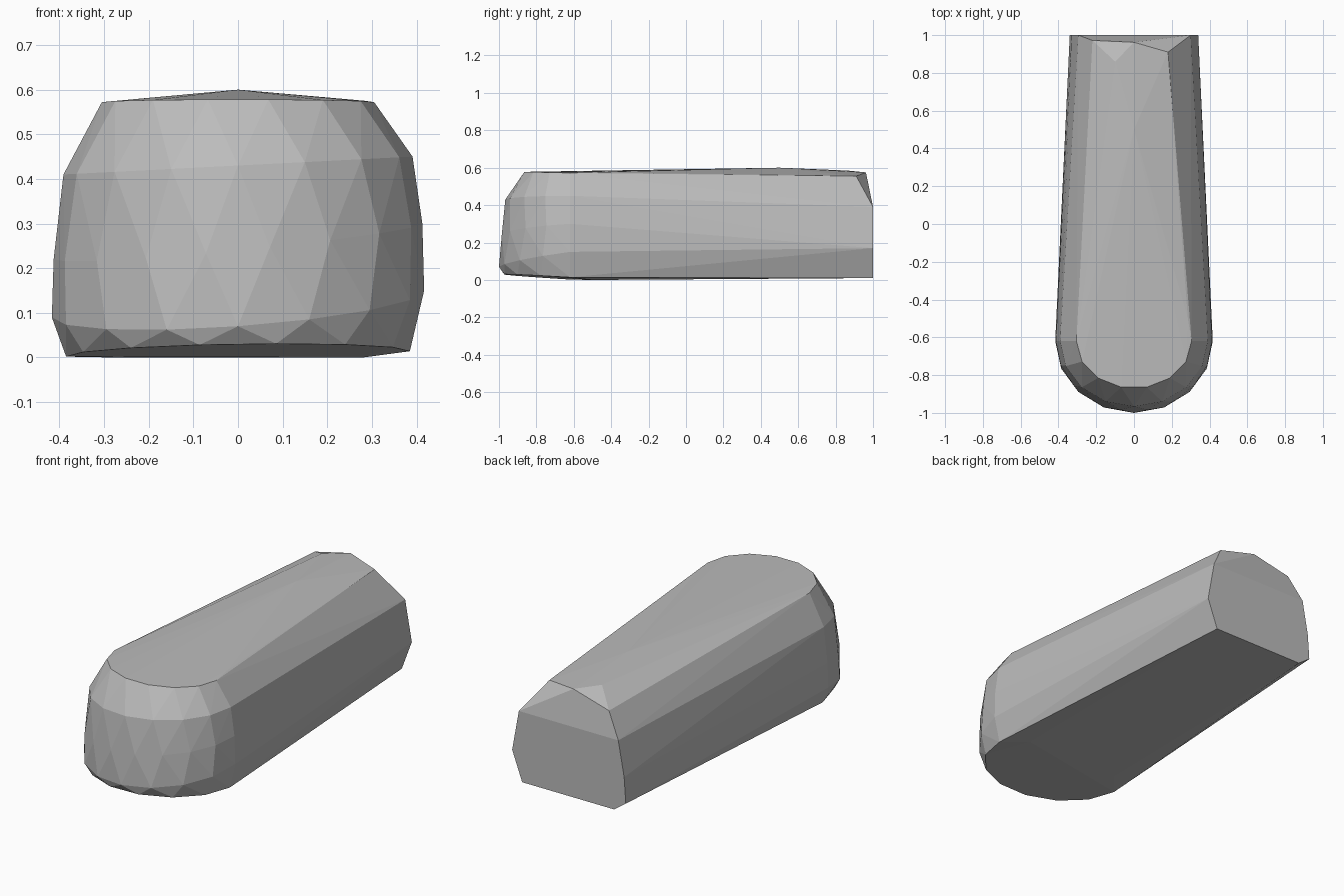
import bpy
import bmesh
from math import cos, sin, pi

if "Cube" in bpy.data.objects:
    bpy.data.objects.remove(bpy.data.objects["Cube"], do_unlink=True)

grey = bpy.data.materials.new("plain grey")
grey.use_nodes = True
colour = (0.5, 0.5, 0.5, 1)
grey.diffuse_color = colour
grey.node_tree.nodes["Principled BSDF"].inputs["Base Color"].default_value = colour

NOSE_Y = -0.62   # where the rounded nose starts


def nose_arc(z, half_width, depth, count, tilt=0.0, rise=0.0):
    """Half ellipse around the nose, tilted sideways and raised to the front."""
    points = []
    for i in range(count + 1):
        a = pi * i / count
        points.append((half_width * cos(a), NOSE_Y - depth * sin(a),
                       z + tilt * cos(a) + rise * sin(a)))
    return points


# Rounded nose: stacked arcs from the sole to the flat top
points = []
points += nose_arc(0.008, 0.385, 0.36, 7, tilt=0.006, rise=0.022)
points += nose_arc(0.12, 0.417, 0.38, 8, tilt=0.03, rise=-0.05)
points += nose_arc(0.26, 0.413, 0.37, 9, tilt=0.04, rise=-0.02)
points += nose_arc(0.43, 0.391, 0.346, 8, tilt=0.02)
points += nose_arc(0.572, 0.305, 0.25, 7, rise=0.006)

# Square-cut tail, with a bevel on its upper left corner
points += [(0.28, 1, 0.01), (0.34, 1, 0.17), (0.3, 1, 0.39),
           (-0.27, 1, 0.01), (-0.34, 1, 0.06), (-0.33, 1, 0.2),
           (-0.295, 1, 0.39), (-0.22, 0.972, 0.52),
           (0, 0.962, 0.575), (0.18, 0.91, 0.555)]

# Slight crown along the top, and the sole
points += [(0, 0.5, 0.6), (-0.1, 0.86, 0.585), (0.285, -0.5, 0.575),
           (0.28, -0.5, 0), (-0.28, -0.5, 0)]

# Faceted solid wrapped around the sections
bm = bmesh.new()
for p in points:
    bm.verts.new(p)
hull = bmesh.ops.convex_hull(bm, input=bm.verts)
bmesh.ops.delete(bm, geom=[v for v in bm.verts if not v.link_faces], context='VERTS')
bmesh.ops.dissolve_limit(bm, angle_limit=0.02, verts=bm.verts, edges=bm.edges)
bmesh.ops.recalc_face_normals(bm, faces=bm.faces)

mesh = bpy.data.meshes.new("faceted_body")
bm.to_mesh(mesh)
bm.free()
mesh.materials.append(grey)
body = bpy.data.objects.new("faceted_body", mesh)
bpy.context.collection.objects.link(body)
